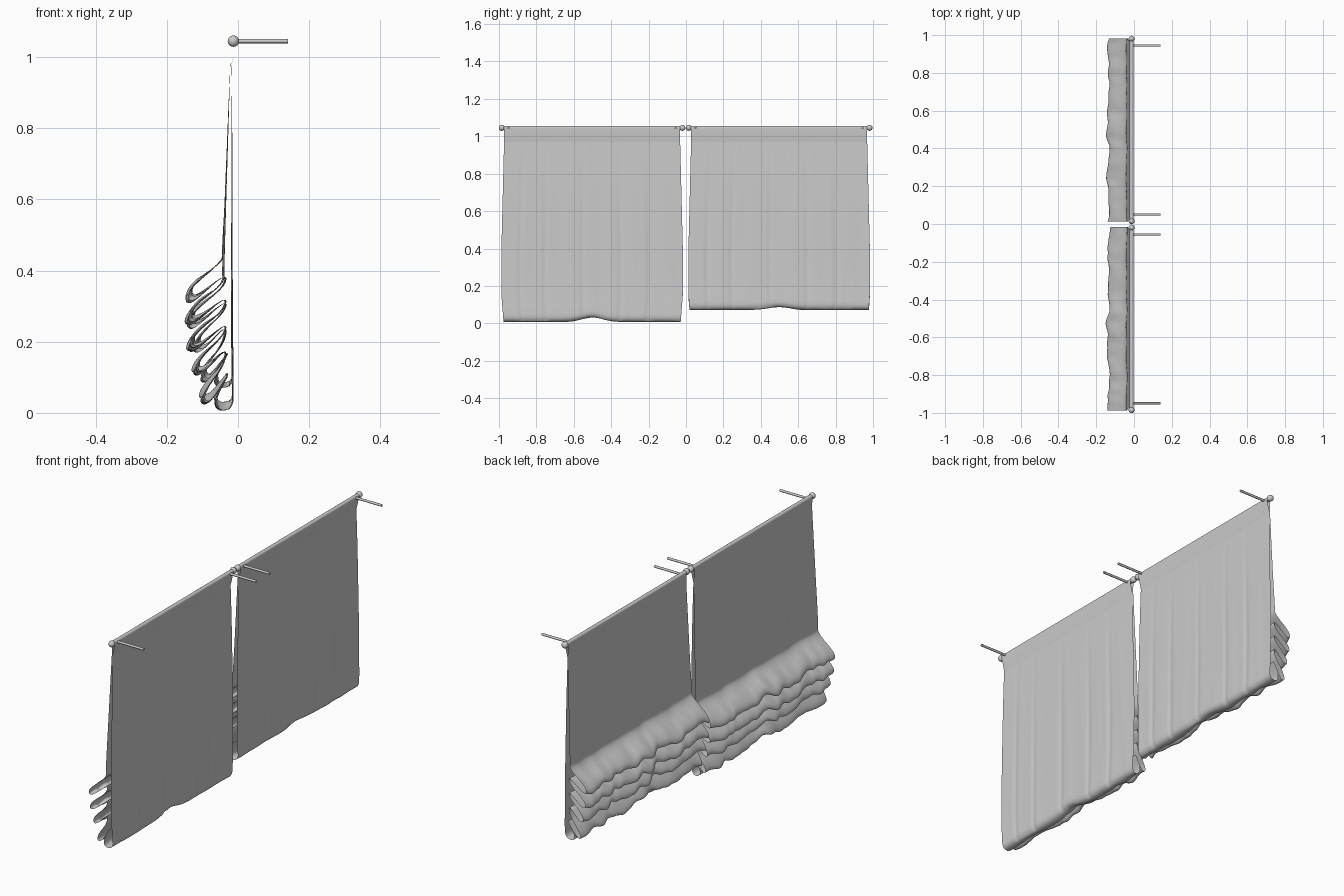
import bpy, bmesh, math
from mathutils import Vector, noise

cube = bpy.data.objects.get("Cube")
if cube:
    bpy.data.objects.remove(cube, do_unlink=True)

grey = bpy.data.materials.new("light grey")
grey.use_nodes = True
grey.diffuse_color = (0.6, 0.6, 0.6, 1)
grey.node_tree.nodes["Principled BSDF"].inputs["Base Color"].default_value = (0.6, 0.6, 0.6, 1)

ROD_X, ROD_Z = -0.013, 1.045


def finish(obj, name, angle):
    obj.name = name
    obj.data.materials.append(grey)
    bpy.ops.object.select_all(action="DESELECT")
    obj.select_set(True)
    bpy.context.view_layer.objects.active = obj
    bpy.ops.object.shade_smooth_by_angle(angle=math.radians(angle))


def bar(name, start, end, radius):
    a, b = Vector(start), Vector(end)
    bpy.ops.mesh.primitive_cylinder_add(
        vertices=10, radius=radius, depth=(b - a).length, location=(a + b) / 2,
        rotation=(b - a).to_track_quat("Z", "Y").to_euler())
    finish(bpy.context.object, name, 40)


def round_corners(points, times):
    for _ in range(times):
        new = [points[0]]
        for p, q in zip(points, points[1:]):
            new += [p.lerp(q, 0.25), p.lerp(q, 0.75)]
        points = new + [points[-1]]
    return points


def fabric_profile(lift):
    # Front sheet down from the rod
    pts = [(-0.021, 1.0), (-0.028, 0.8), (-0.035, 0.6), (-0.042, 0.4 + lift)]
    # Stacked hanging folds, top to bottom
    for x, z in [(-0.137, 0.275), (-0.133, 0.2), (-0.118, 0.13), (-0.1, 0.045)]:
        z += lift
        pts += [(-0.04, z + 0.085), (x + 0.012, z + 0.022), (x - 0.002, z - 0.016),
                (x + 0.022, z - 0.02), (-0.032, z + 0.052)]
    # Bottom loop and back sheet up to the rod
    pts += [(-0.03, 0.1 + lift), (-0.068, 0.03 + lift), (-0.05, lift),
            (-0.012, 0.012 + lift), (-0.012, 0.07 + lift), (-0.014, 0.14 + lift),
            (-0.015, 0.36 + lift), (-0.015, 0.6), (-0.016, 0.8), (-0.019, 0.975)]
    profile = round_corners([Vector(p) for p in pts], 2)
    # Casing wrapped round the rod
    for i in range(9):
        a = math.pi * i / 8
        profile.append(Vector((ROD_X + 0.011 * math.cos(a), ROD_Z + 0.011 * math.sin(a))))
    profile.append(profile[0].copy())
    return profile


def wrinkle(p, y, mid, seed):
    x, z = p
    drop = max(0.0, min(1.0, (1.0 - z) / 0.6))
    fold = max(0.0, min(1.0, (-x - 0.035) / 0.08))
    wave = noise.noise((y * 11, seed, z * 0.8))
    fine = noise.noise((y * 20, seed + 5, z * 4))
    bump = math.exp(-((y - mid) / 0.08) ** 2)
    groove = sum(math.exp(-((y - mid - c) / 0.012) ** 2)
                 for c in (-0.38, -0.25, -0.05, 0.15, 0.3))
    if x > -0.021:
        x -= drop * (0.004 * groove + 0.003 * abs(wave))
    else:
        x += drop * 0.006 * wave + fold * (0.012 * wave + 0.006 * fine - 0.008 * bump)
        z += fold * (0.02 * wave + 0.012 * fine)
    z += 0.025 * bump * max(0.0, 1 - z / 0.18)
    # Sides flare slightly, then draw in at the hem
    width = 0.47 + 0.015 * drop - 0.012 * max(0.0, 1 - z / 0.15)
    return Vector((x, mid + (y - mid) * width, z))


def fabric(name, mid, lift, seed):
    bm = bmesh.new()
    profile = fabric_profile(lift)
    columns = 120
    previous = None
    for i in range(columns + 1):
        t = -1 + 2 * i / columns
        row = []
        for p in profile:
            side = wrinkle(p, mid + t * 0.48, mid, seed)
            flare = wrinkle(p, mid + 1, mid, seed).y - mid
            row.append(bm.verts.new((side.x, mid + t * flare, max(0.0, side.z))))
        if previous:
            for j in range(len(row) - 1):
                bm.faces.new((previous[j], previous[j + 1], row[j + 1], row[j]))
        previous = row
    bmesh.ops.remove_doubles(bm, verts=bm.verts, dist=0.00005)
    bmesh.ops.recalc_face_normals(bm, faces=bm.faces)
    mesh = bpy.data.meshes.new(name)
    bm.to_mesh(mesh)
    bm.free()
    obj = bpy.data.objects.new(name, mesh)
    bpy.context.collection.objects.link(obj)
    finish(obj, name, 60)


# Two blinds side by side, one raised a little
for side, mid, lift, seed in (("right", -0.502, 0.003, 1.3), ("left", 0.498, 0.067, 4.7)):
    fabric(side + "_fabric", mid, lift, seed)
    bar(side + "_rod", (ROD_X, mid - 0.483, ROD_Z), (ROD_X, mid + 0.483, ROD_Z), 0.0095)
    for end, s in (("front", -1), ("back", 1)):
        bpy.ops.mesh.primitive_uv_sphere_add(
            segments=12, ring_count=8, radius=0.016, location=(ROD_X, mid + s * 0.483, ROD_Z))
        finish(bpy.context.object, f"{side}_{end}_finial", 60)
        y = mid + s * 0.447
        bar(f"{side}_{end}_bracket", (ROD_X, y, ROD_Z), (0.14, y, ROD_Z), 0.006)
